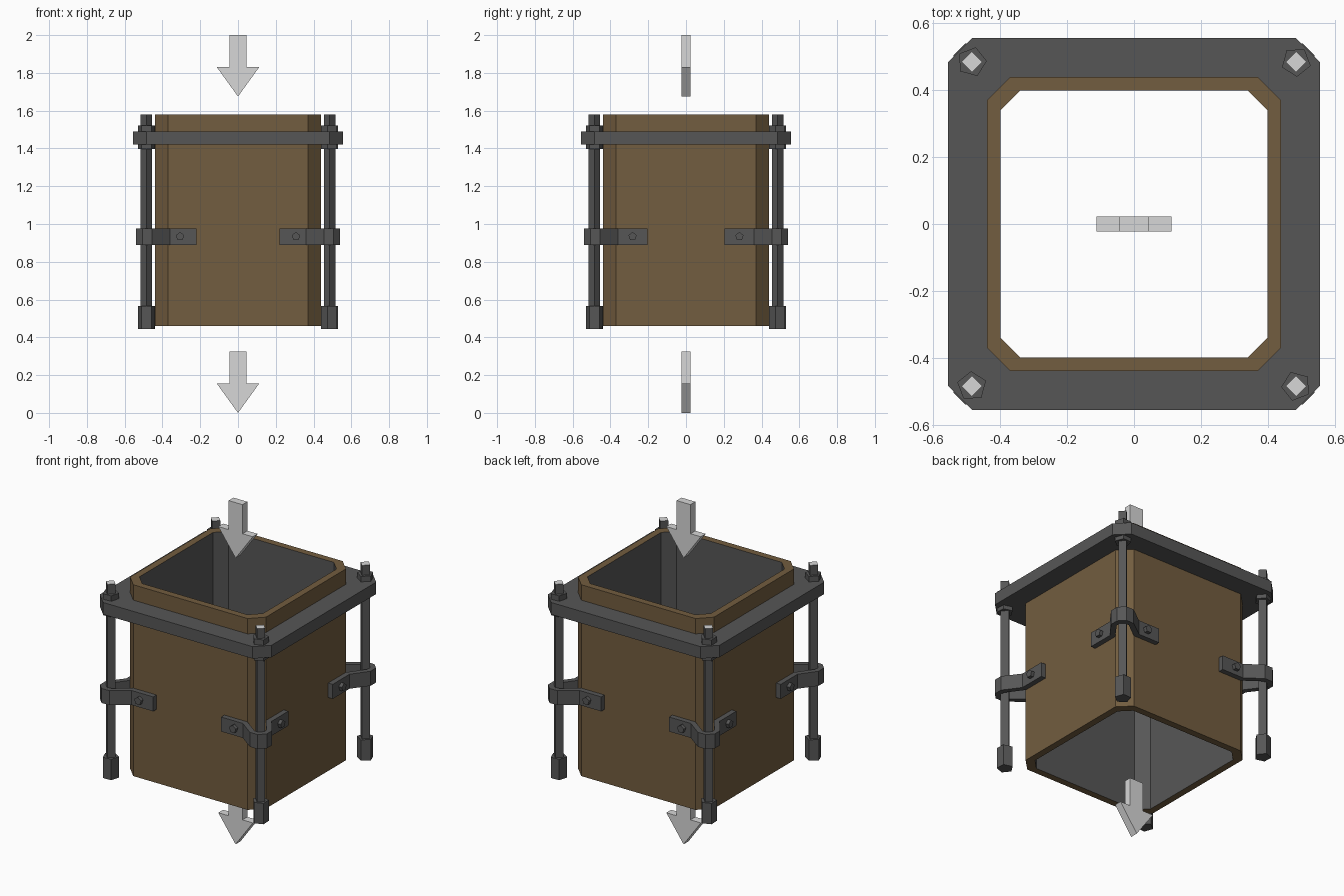
import bpy, bmesh, math
from mathutils import Matrix

if "Cube" in bpy.data.objects:
    bpy.data.objects.remove(bpy.data.objects["Cube"])


def mat(name, r, g, b):
    m = bpy.data.materials.new(name)
    m.diffuse_color = (r, g, b, 1)
    m.use_nodes = True
    m.node_tree.nodes["Principled BSDF"].inputs["Base Color"].default_value = m.diffuse_color
    return m


BROWN = mat("brown casing", 0.17, 0.109, 0.05)
DARK = mat("dark grey metal", 0.094, 0.094, 0.094)
LIGHT = mat("light grey", 0.68, 0.68, 0.68)


def finish(bm, name, mats):
    bmesh.ops.recalc_face_normals(bm, faces=bm.faces)
    me = bpy.data.meshes.new(name)
    for m in mats:
        me.materials.append(m)
    bm.to_mesh(me)
    bm.free()
    ob = bpy.data.objects.new(name, me)
    bpy.context.collection.objects.link(ob)
    return ob


def prism(name, pts, z0, z1, mats, matrix=None, cap_light=False):
    """Extrude a 2D outline from z0 to z1."""
    bm = bmesh.new()
    lo = [bm.verts.new((x, y, z0)) for x, y in pts]
    hi = [bm.verts.new((x, y, z1)) for x, y in pts]
    n = len(pts)
    bm.faces.new(lo)
    top = bm.faces.new(hi)
    if cap_light:
        top.material_index = 1
    for i in range(n):
        j = (i + 1) % n
        bm.faces.new((lo[i], lo[j], hi[j], hi[i]))
    if matrix:
        bm.transform(matrix)
    return finish(bm, name, mats)


def octagon(h, c):
    return [(h, -c), (h, c), (c, h), (-c, h), (-h, c), (-h, -c), (-c, -h), (c, -h)]


def ring(name, outer, inner, z0, z1, mats, inner_index=0):
    """Hollow prism between two outlines with equal point counts."""
    bm = bmesh.new()
    loops = [[bm.verts.new((x, y, z)) for x, y in pts]
             for pts, z in ((outer, z0), (outer, z1), (inner, z1), (inner, z0))]
    n = len(outer)
    for k in range(4):
        a, b = loops[k], loops[(k + 1) % 4]
        for i in range(n):
            j = (i + 1) % n
            f = bm.faces.new((a[i], a[j], b[j], b[i]))
            if k == 2:
                f.material_index = inner_index
    return finish(bm, name, mats)


def ngon(n, r, cx=0, cy=0, a0=0):
    return [(cx + r * math.cos(a0 + 2 * math.pi * i / n),
             cy + r * math.sin(a0 + 2 * math.pi * i / n)) for i in range(n)]


# Casing: brown outside and rims, grey inner wall
ring("casing", octagon(0.44, 0.37), octagon(0.40, 0.34), 0.46, 1.58, [BROWN, DARK], 1)
# Collar plate
ring("collar", octagon(0.556, 0.484), octagon(0.44, 0.37), 1.42, 1.49, [DARK])

# Bracket outline for one corner: outer side, then inner side back
OUTER = [(0.22, 0.47), (0.36, 0.47), (0.455, 0.54), (0.505, 0.54),
         (0.54, 0.505), (0.54, 0.455), (0.47, 0.36), (0.47, 0.205)]
INNER = [(0.44, 0.205), (0.44, 0.37), (0.51, 0.465), (0.51, 0.492),
         (0.492, 0.51), (0.465, 0.51), (0.37, 0.44), (0.22, 0.44)]

corners = [("back_left", -1, 1), ("front_left", -1, -1),
           ("front_right", 1, -1), ("back_right", 1, 1)]
for k, (tag, sx, sy) in enumerate(corners):
    cx, cy = 0.485 * sx, 0.485 * sy
    penta = ngon(5, 0.045, cx, cy, k * math.pi / 2 + 0.05)
    # Threaded rod with light top, nuts and foot
    prism("rod_" + tag, ngon(4, 0.031, cx, cy), 0.50, 1.58, [DARK, LIGHT], cap_light=True)
    prism("upper_nut_" + tag, penta, 1.49, 1.522, [DARK])
    prism("lower_nut_" + tag, penta, 1.397, 1.42, [DARK])
    prism("foot_" + tag, penta, 0.443, 0.565, [DARK])
    # Corner bracket
    prism("bracket_" + tag, [(x * sx, y * sy) for x, y in OUTER + INNER],
          0.89, 0.975, [DARK])
    # Bolt heads on both arms
    up = ngon(5, 0.023, 0, 0, math.pi / 2)
    m = Matrix.Translation((0.307 * sx, 0.46 * sy, 0.934)) @ Matrix.Rotation(math.pi / 2, 4, 'X')
    prism("bolt_y_" + tag, up, -0.03, 0.03, [DARK], m)
    m = (Matrix.Translation((0.46 * sx, 0.283 * sy, 0.934))
         @ Matrix.Rotation(math.pi / 2, 4, 'Z') @ Matrix.Rotation(math.pi / 2, 4, 'X'))
    prism("bolt_x_" + tag, up, -0.03, 0.03, [DARK], m)

# Flow arrows above and below
ARROW = [(0, 0), (0.112, 0.155), (0.045, 0.155), (0.045, 0.325),
         (-0.045, 0.325), (-0.045, 0.155), (-0.112, 0.155)]
for name, z in (("lower_arrow", 0), ("upper_arrow", 1.675)):
    m = Matrix.Translation((0, 0, z)) @ Matrix.Rotation(math.pi / 2, 4, 'X')
    prism(name, ARROW, -0.0225, 0.0225, [LIGHT], m)
